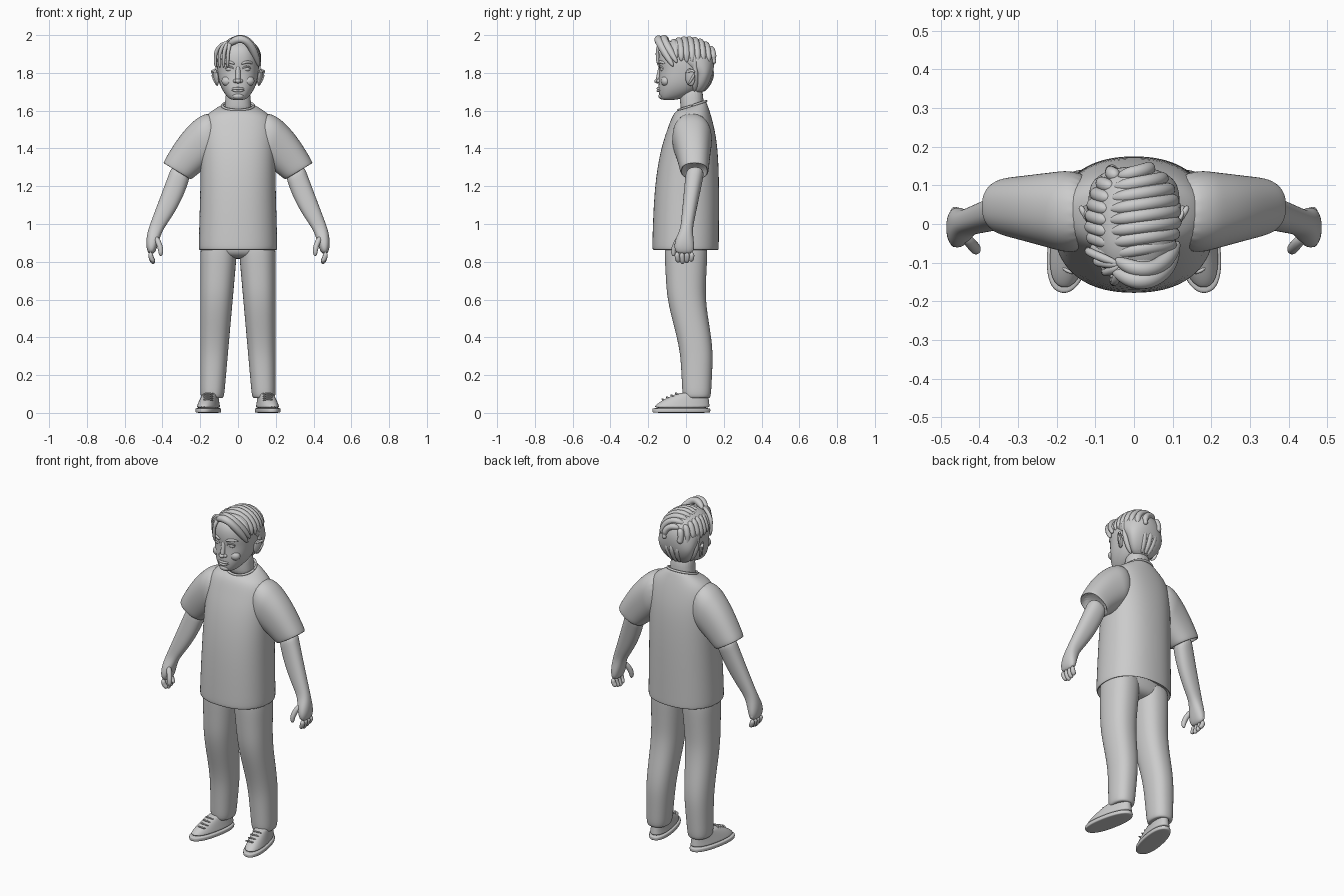
import bpy, bmesh, math
from mathutils import Vector, Matrix, Euler

cube = bpy.data.objects.get("Cube")
if cube:
    bpy.data.objects.remove(cube, do_unlink=True)

grey = bpy.data.materials.new("plain grey")
grey.use_nodes = True
GREY = (.6, .6, .6, 1)
grey.diffuse_color = GREY
grey.node_tree.nodes["Principled BSDF"].inputs["Base Color"].default_value = GREY


def finish(name, bm, mirror=False, levels=2):
    """Turn a bmesh into a smooth object with mirror and subdivision."""
    bmesh.ops.recalc_face_normals(bm, faces=bm.faces)
    mesh = bpy.data.meshes.new(name)
    for face in bm.faces:
        face.smooth = True
    bm.to_mesh(mesh)
    bm.free()
    mesh.materials.append(grey)
    obj = bpy.data.objects.new(name, mesh)
    bpy.context.collection.objects.link(obj)
    if mirror:
        obj.modifiers.new("Mirror", "MIRROR").use_mirror_merge = False
    if levels:
        subdivision = obj.modifiers.new("Subdivision", "SUBSURF")
        subdivision.levels = subdivision.render_levels = levels


def skin(bm, loops):
    """Bridge loops of points into a closed skin."""
    rows = [[bm.verts.new(point) for point in loop] for loop in loops]
    count = len(rows[0])
    for low, high in zip(rows, rows[1:]):
        for i in range(count):
            j = (i + 1) % count
            bm.faces.new((low[i], low[j], high[j], high[i]))
    bm.faces.new(rows[0][::-1])
    bm.faces.new(rows[-1])


def ring(outer, inner, front, back, tilt=0):
    """Rounded cross-section between two x, z ends and a front and back."""
    (outer_x, outer_z), (inner_x, inner_z) = outer, inner
    centre = Vector((outer_x + inner_x, front + back, outer_z + inner_z)) / 2
    across = Vector((outer_x - inner_x, 0, outer_z - inner_z)) / 2
    depth = Vector((0, (back - front) / 2, tilt))
    segments = 24
    loop = []
    for k in range(segments):
        angle = math.tau * k / segments
        c, s = (math.copysign(abs(v) ** .87, v) for v in (math.cos(angle), math.sin(angle)))
        loop.append(centre + across * c + depth * s)
    return loop


def flat(height, half, front, back, tilt=0, middle=0):
    """Level cross-section."""
    return ring((middle + half, height), (middle - half, height), front, back, tilt)


def loft(name, rings, mirror=False, splay=0):
    bm = bmesh.new()
    skin(bm, rings)
    ankle = Vector((.135, .06, 0))
    bmesh.ops.rotate(bm, verts=bm.verts, cent=ankle, matrix=Matrix.Rotation(splay, 3, "Z"))
    finish(name, bm, mirror)


def mix(start, end, t):
    return tuple(a + (b - a) * t for a, b in zip(start, end))


def ease(t):
    t = min(max(t, 0), 1)
    return t * t * (3 - 2 * t)


def spread(count):
    """Even steps from zero to one."""
    return [k / (count - 1) for k in range(count)]


def bow(start, middle, end):
    """Smooth path from start to end, passing through middle."""
    start, middle, end = Vector(start), Vector(middle), Vector(end)
    pull = middle * 2 - (start + end) / 2
    return [start * (1 - t) ** 2 + pull * 2 * t * (1 - t) + end * t * t for t in spread(7)]


def tubes(name, paths, radius, mirror=False, taper=.4):
    """Tapered round strands along paths."""
    bm = bmesh.new()
    sides = 8
    for path in paths:
        last = len(path) - 1
        loops = []
        for i, point in enumerate(path):
            along = path[min(i + 1, last)] - path[max(i - 1, 0)]
            turn = along.to_track_quat("Z", "Y")
            size = radius * (taper if i in (0, last) else 1)
            angles = [math.tau * k / sides for k in range(sides)]
            loops.append([point + turn @ Vector((math.cos(a), math.sin(a), 0)) * size
                          for a in angles])
        skin(bm, loops)
    finish(name, bm, mirror)


def blob(name, centre, size, turn=(0, 0, 0), mirror=False):
    bm = bmesh.new()
    matrix = Matrix.LocRotScale(Vector(centre), Euler(turn), Vector(size))
    bmesh.ops.create_uvsphere(bm, u_segments=24, v_segments=16, radius=1, matrix=matrix)
    finish(name, bm, mirror, levels=0)


# T-shirt body with turned-in hem and neckline
loft("shirt_body", [
    flat(height=.92, half=.18, front=-.15, back=.15),
    flat(height=.86, half=.2, front=-.17, back=.17),
    flat(height=.863, half=.21, front=-.18, back=.175),
    flat(height=.9, half=.21, front=-.18, back=.175),
    flat(height=1.2, half=.2, front=-.17, back=.178),
    flat(height=1.4, half=.2, front=-.135, back=.17),
    flat(height=1.5, half=.198, front=-.1, back=.153),
    flat(height=1.57, half=.18, front=-.075, back=.135),
    flat(height=1.605, half=.13, front=-.055, back=.12, tilt=.01),
    flat(height=1.63, half=.08, front=-.04, back=.105, tilt=.025),
    flat(height=1.61, half=.07, front=-.03, back=.095, tilt=.025)])

# Sleeves, ending in an open cuff
sleeve = [ring(outer=(.12, 1.6), inner=(.08, 1.4), front=-.06, back=.12)]
for t in spread(6):
    top_x, top_z = mix((.2, 1.575), (.4, 1.32), t)
    bulge = .03 * math.sin(math.pi * t)
    sleeve.append(ring(outer=(top_x, top_z + bulge), inner=mix((.13, 1.33), (.25, 1.233), t),
                       front=-.077 + .047 * t, back=.14 - .02 * t))
sleeve.append(ring(outer=(.39, 1.32), inner=(.26, 1.24), front=-.02, back=.11))
sleeve.append(ring(outer=(.36, 1.36), inner=(.25, 1.28), front=-.01, back=.1))
loft("shirt_sleeves", sleeve, mirror=True)

# Collar seam around the neckline
collar = []
for t in spread(33):
    c, s = math.cos(math.tau * t), math.sin(math.tau * t)
    collar.append(Vector((.084 * c, .033 + .074 * s, 1.627 + .024 * s)))
tubes("shirt_collar", [collar], radius=.007, taper=1)

# Trousers: straight thighs, shins set back below the knee
loft("trouser_hips", [
    flat(height=1, half=.17, front=-.1, back=.1),
    flat(height=.9, half=.2, front=-.115, back=.112),
    flat(height=.84, half=.195, front=-.11, back=.105),
    flat(height=.815, half=.12, front=-.06, back=.06)])
legs = [flat(height=.93, half=.09, middle=.1, front=-.11, back=.11)]
for t in spread(11):
    height = .86 - .785 * t
    shift = .057 * ease((t - .25) / .5)
    depth = .115 - .04 * t
    legs.append(ring(outer=(.2, height), inner=(.004 + .07 * t, height),
                     front=shift - depth, back=shift + depth))
legs.append(flat(height=.08, half=.045, middle=.135, front=0, back=.115))
loft("trouser_legs", legs, mirror=True)

# Shoes, turned a little outward around the ankle
SPLAY = .2
MIDDLE = .14
loft("shoe_soles", [
    flat(height=0, half=.055, middle=MIDDLE, front=-.18, back=.125),
    flat(height=.003, half=.06, middle=MIDDLE, front=-.185, back=.13),
    flat(height=.023, half=.06, middle=MIDDLE, front=-.185, back=.13),
    flat(height=.026, half=.055, middle=MIDDLE, front=-.18, back=.125)],
    mirror=True, splay=SPLAY)
loft("shoe_uppers", [
    flat(height=.022 + .088 * t, half=.056 - .022 * t, middle=MIDDLE,
         front=-.18 + .15 * t ** 1.6, back=.127 - .01 * t) for t in spread(6)],
    mirror=True, splay=SPLAY)
laces = []
for t in spread(4):
    y, z = -.115 + .07 * t, .065 + .032 * t
    laces.append(bow((.13, y, z), (.16, y - .01, z + .008), (.187, y + .005, z)))
tubes("shoe_laces", laces, radius=.005, mirror=True)

# Arms running into the palms
arms = []
for t in spread(7):
    low_x, low_z = mix((.25, 1.26), (.4, .965), t)
    arms.append(ring(outer=mix((.345, 1.32), (.473, .98), t),
                     inner=(low_x - .018 * math.sin(math.pi * t), low_z),
                     front=-.03 * t, back=.1 - .065 * t))
arms += [ring(outer=(.485, .93), inner=(.415, .92), front=-.055, back=.04),
         ring(outer=(.487, .88), inner=(.43, .87), front=-.065, back=.045),
         ring(outer=(.475, .84), inner=(.445, .84), front=-.05, back=.035)]
loft("arms", arms, mirror=True)

# Fingers and thumb
fingers = []
for t in spread(4):
    y = -.047 + .078 * t
    tip = .787 + .03 * abs(t - .4)
    fingers.append(bow((.46, y, .88), (.462, y, .83), (.443, y * .8, tip)))
tubes("fingers", fingers, radius=.0145, mirror=True, taper=.6)
tubes("thumbs", [bow((.44, -.03, .935), (.413, -.06, .88), (.41, -.067, .83))],
      radius=.016, mirror=True, taper=.6)

# Neck and head
loft("neck", [
    flat(height=1.58, half=.08, front=-.03, back=.1),
    flat(height=1.64, half=.067, front=-.03, back=.092),
    flat(height=1.74, half=.065, front=-.04, back=.09)])
loft("head", [
    flat(height=1.656, half=.03, front=-.125, back=-.06),
    flat(height=1.665, half=.05, front=-.137, back=-.02),
    flat(height=1.7, half=.08, front=-.146, back=.06),
    flat(height=1.75, half=.102, front=-.146, back=.1),
    flat(height=1.82, half=.111, front=-.14, back=.13),
    flat(height=1.85, half=.113, front=-.148, back=.13),
    flat(height=1.92, half=.11, front=-.145, back=.13),
    flat(height=1.96, half=.08, front=-.11, back=.1),
    flat(height=1.98, half=.04, front=-.05, back=.05)])

# Face
EYE, NOSE, MOUTH = 1.82, 1.757, 1.714
blob("nose_tip", centre=(0, -.15, NOSE), size=(.016, .018, .013))
blob("nose_wings", centre=(.015, -.143, NOSE), size=(.011, .013, .01), mirror=True)
tubes("nose_bridge", [bow((0, -.13, EYE + .03), (0, -.142, EYE - .03), (0, -.15, NOSE))],
      radius=.014)
blob("eyes", centre=(.045, -.121, EYE), size=(.02, .016, .013), mirror=True)
tubes("eyelids", [bow((.02, -.136, EYE), (.046, -.136, EYE + .014), (.07, -.115, EYE))],
      radius=.005, mirror=True)
tubes("eyebrows", [bow((.018, -.144, EYE + .026), (.05, -.137, EYE + .038),
                       (.08, -.108, EYE + .028))], radius=.008, mirror=True)
blob("cheeks", centre=(.053, -.108, NOSE), size=(.034, .026, .028), mirror=True)
tubes("lips", [
    bow((-.038, -.13, MOUTH), (0, -.15, MOUTH + lift), (.038, -.13, MOUTH))
    for lift in (.004, -.01)], radius=.007)
blob("chin", centre=(0, -.128, 1.677), size=(.03, .018, .017))

# Ears with a raised rim
blob("ears", centre=(.117, .022, 1.777), size=(.01, .028, .046), turn=(0, .15, -.4), mirror=True)
tubes("ear_rims", [bow((.112, -.005, 1.8), (.138, .045, 1.805), (.114, .01, 1.735))],
      radius=.008, mirror=True)

# Hair cap: low at the nape, cut back above the forehead
CROWN = 1.86
cap = []
for t in spread(12):
    height = 1.69 + .295 * t
    reach = .128 if height > CROWN else .185
    scale = math.sqrt(1 - ((height - CROWN) / reach) ** 2)
    hairline = .04 - .19 * ease((height - 1.78) / .15)
    cap.append(flat(height, half=.12 * scale, front=max(-.145 * scale, hairline),
                    back=.03 + .12 * scale))
loft("hair_cap", cap)


def comb(y, end, sweep):
    """A strand combed from the parting down one side."""
    path = []
    for t in spread(8):
        angle = math.radians(-36 + (end + 36) * t)
        along = y + sweep * math.sin(math.pi * t / 2)
        scale = math.sqrt(max(.05, 1 - (along / .15) ** 2))
        path.append(Vector((.113 * scale * math.sin(angle), along + .008,
                            CROWN + .119 * scale * math.cos(angle))))
    return path


# Combed strands either side of the parting
strands = []
for t in spread(9):
    y = -.115 + .23 * t
    strands.append(comb(y, end=84 + 24 * t, sweep=.025))
    strands.append(comb(y, end=-86 - 24 * t, sweep=.015))
tubes("combed_strands", strands, radius=.0195)

# Back strands running to the nape
nape = []
for t in spread(9):
    angle = math.pi * .84 * (t - .5)
    s, c = math.sin(angle), math.cos(angle)
    nape.append(bow((.1 * s, .01 + .1 * c, 1.92), (.11 * s, .02 + .118 * c, 1.81),
                    (.06 * s, .03 + .06 * c, 1.7)))
tubes("nape_strands", nape, radius=.017)

# Swept quiff and loose fringe
tubes("quiff", [
    bow((-.06, -.115, 1.94), (.04, -.147, 1.973), (.114, -.065, 1.83)),
    bow((-.05, -.09, 1.955), (.045, -.117, 1.974), (.116, -.045, 1.85))], radius=.023)
fringe = []
for t in spread(4):
    x, y = -.05 - .06 * t, -.15 + .075 * t
    fringe.append(bow((-.035, -.105, 1.965), (x, y, 1.925), (x - .006, y + .01, 1.825)))
tubes("fringe", fringe, radius=.012)
